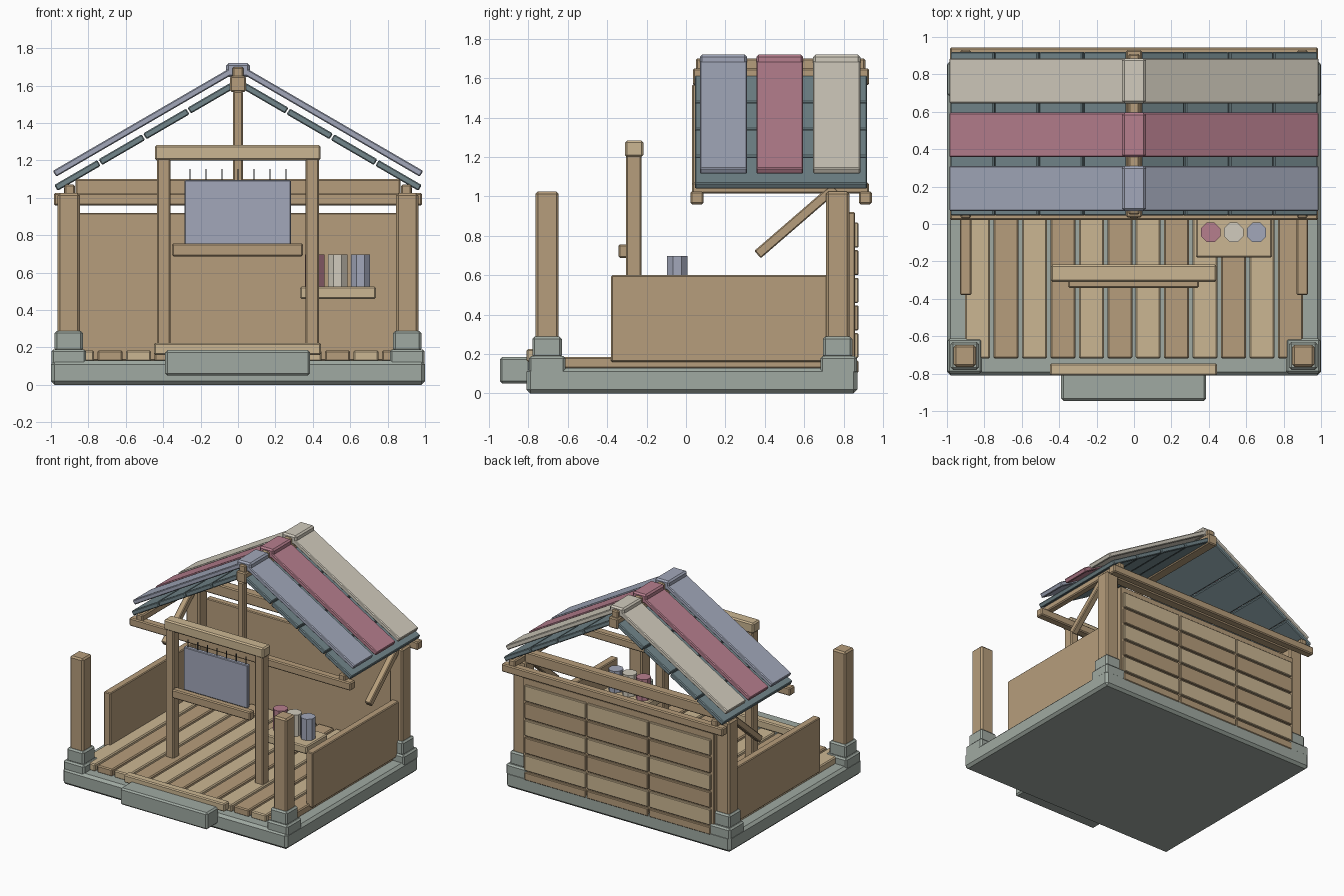
import bpy, math
from mathutils import Matrix, Vector

if "Cube" in bpy.data.objects:
    bpy.data.objects.remove(bpy.data.objects["Cube"])


def mat(name, r, g, b):
    m = bpy.data.materials.new(name)
    m.diffuse_color = (r, g, b, 1)
    m.use_nodes = True
    m.node_tree.nodes["Principled BSDF"].inputs["Base Color"].default_value = m.diffuse_color
    return m


WOOD = mat("wood", .47, .34, .20)
LIGHT = mat("light_wood", .60, .47, .29)
STONE = mat("stone", .35, .40, .36)
SLATE = mat("slate", .17, .24, .26)
BLUE = mat("blue", .36, .39, .49)
PINK = mat("pink", .47, .21, .27)
CREAM = mat("cream", .64, .60, .51)
IRON = mat("iron", .06, .06, .06)


def finish(ob, name, m, bevel):
    ob.name = name
    ob.data.materials.append(m)
    if bevel:
        b = ob.modifiers.new("bevel", 'BEVEL')
        b.width, b.segments = bevel, 1
    return ob


def block(name, x, y, z, m, bevel=.008, rot=None, about=None):
    """Chamfered box from (min, max) ranges, optionally rotated about its centre."""
    c = Vector([(r[0] + r[1]) / 2 for r in (x, y, z)])
    s = [r[1] - r[0] for r in (x, y, z)]
    bpy.ops.mesh.primitive_cube_add(size=1)
    ob = bpy.context.object
    ob.data.transform(Matrix.Diagonal((*s, 1)))
    ob.location = c
    if rot:
        ob.rotation_euler = rot
    return finish(ob, name, m, bevel)


def around(c, h):
    return (c - h, c + h)


# Stone foundation and step
block("foundation", (-1, 1), (-.81, .87), (0, .13), STONE, .02)
block("front_step", (-.39, .385), (-.945, -.79), (.05, .185), STONE, .012)
block("front_sill", (-.45, .445), (-.81, -.745), (.16, .225), LIGHT)

# Corner posts on two-stage stone footings
for sx in (-1, 1):
    for y, label in ((-.705, "front"), (.77, "back")):
        x = .905 * sx
        yc = y if y < 0 else .775
        block(label + "_footing_low", around(x, .093), around(yc, .093), (.1, .19), STONE, .012)
        block(label + "_footing_top", around(x, .075), around(y, .075), (.18, .288), STONE, .012)
        block(label + "_post", around(x, .059), around(y, .059), (.27, 1.025), WOOD, .012)

# Floor planks
for i in range(12):
    x = -.836 + .152 * i
    block("floor_plank", around(x, .067), (-.72, .80), (.125, .184), WOOD if i % 2 else LIGHT)

# Side walls, back wall and its cladding
for sx in (-1, 1):
    block("side_wall", around(.9 * sx, .03), (-.38, .72), (.16, .60), WOOD, .006)
block("back_wall", (-.85, .85), (.805, .858), (.13, .92), WOOD, .006)
for row in range(6):
    top = .867 - .14 * row
    for col in (-1, 0, 1):
        block("back_cladding", around(col * .555, .272), (.85, .875), (max(top - .127, .105), top),
              WOOD if row % 2 else LIGHT, .005)

# Roof framing
block("front_cross_beam", (-.985, .985), (.022, .088), (.96, 1.025), WOOD)
block("back_cross_beam", (-.985, .985), (.878, .943), (.96, 1.025), WOOD)
block("back_wall_plate", (-.87, .87), around(.77, .04), (1.01, 1.10), WOOD)
block("king_post", around(0, .027), (.03, .082), (1.02, 1.57), WOOD)
block("ridge_beam", around(0, .042), (.035, .93), (1.565, 1.65), WOOD)
block("ridge_cap_beam", around(0, .029), (.05, .91), (1.63, 1.70), WOOD)
for sx in (-1, 1):
    block("side_plate", around(.9 * sx, .028), (.03, .93), (1.015, 1.07), WOOD)
    block("diagonal_brace", around(.905 * sx, .025), around(.56, .26), around(.875, .025), WOOD,
          .006, rot=(math.atan2(.32, .37), 0, 0))

# Roof: four slate courses per side, with three coloured strips on top
A = math.atan(.58)


def roof_piece(name, sx, x0, x1, y, eave_top, m, thick=.036):
    """Sloped slab whose top surface passes through height eave_top at x = 0.985."""
    xm = (x0 + x1) / 2
    zm = eave_top + (.985 - xm) * .58
    half = (x1 - x0) / 2 / math.cos(A)
    cx, cz = xm - math.sin(A) * thick / 2, zm - math.cos(A) * thick / 2
    block(name, around(cx * sx, half), y, around(cz, thick / 2), m, .006, rot=(0, A * sx, 0))


STRIPS = (("blue", BLUE, .07, .31), ("pink", PINK, .357, .595), ("cream", CREAM, .645, .885))
for sx in (-1, 1):
    for i in range(4):
        x0 = .04 + .2375 * i
        roof_piece("roof_slate", sx, x0, x0 + .23, (.045, .92), 1.067, SLATE)
    for label, m, y0, y1 in STRIPS:
        roof_piece(label + "_roof_strip", sx, .035, .99, (y0, y1), 1.147, m)
for label, m, y0, y1 in STRIPS:
    block(label + "_ridge_cap", around(0, .063), (y0, y1), (1.645, 1.72), m, .012)

# Hanging frame with a cloth panel
for x in (-.397, .397):
    block("frame_post", around(x, .037), (-.305, -.225), (.17, 1.22), WOOD)
block("frame_top_beam", (-.445, .442), (-.31, -.217), (1.20, 1.283), LIGHT, .01)
block("frame_rail", (-.352, .347), (-.342, -.285), (.687, .757), WOOD)
block("cloth_panel", (-.285, .283), (-.285, -.25), (.75, 1.095), BLUE, .005)
for i in range(7):
    block("hanging_wire", around(-.257 + .0856 * i, .003), around(-.267, .003), (1.08, 1.155), IRON, 0)

# Shelf with three eight-sided jars
block("shelf", (.332, .737), (-.18, .09), (.46, .525), LIGHT)
for x, m, label in ((.41, PINK, "pink"), (.533, CREAM, "cream"), (.655, BLUE, "blue")):
    bpy.ops.mesh.primitive_cylinder_add(vertices=8, radius=.056, depth=.175, location=(x, -.045, .609),
                                        rotation=(0, 0, math.pi / 8))
    finish(bpy.context.object, label + "_jar", m, 0)
